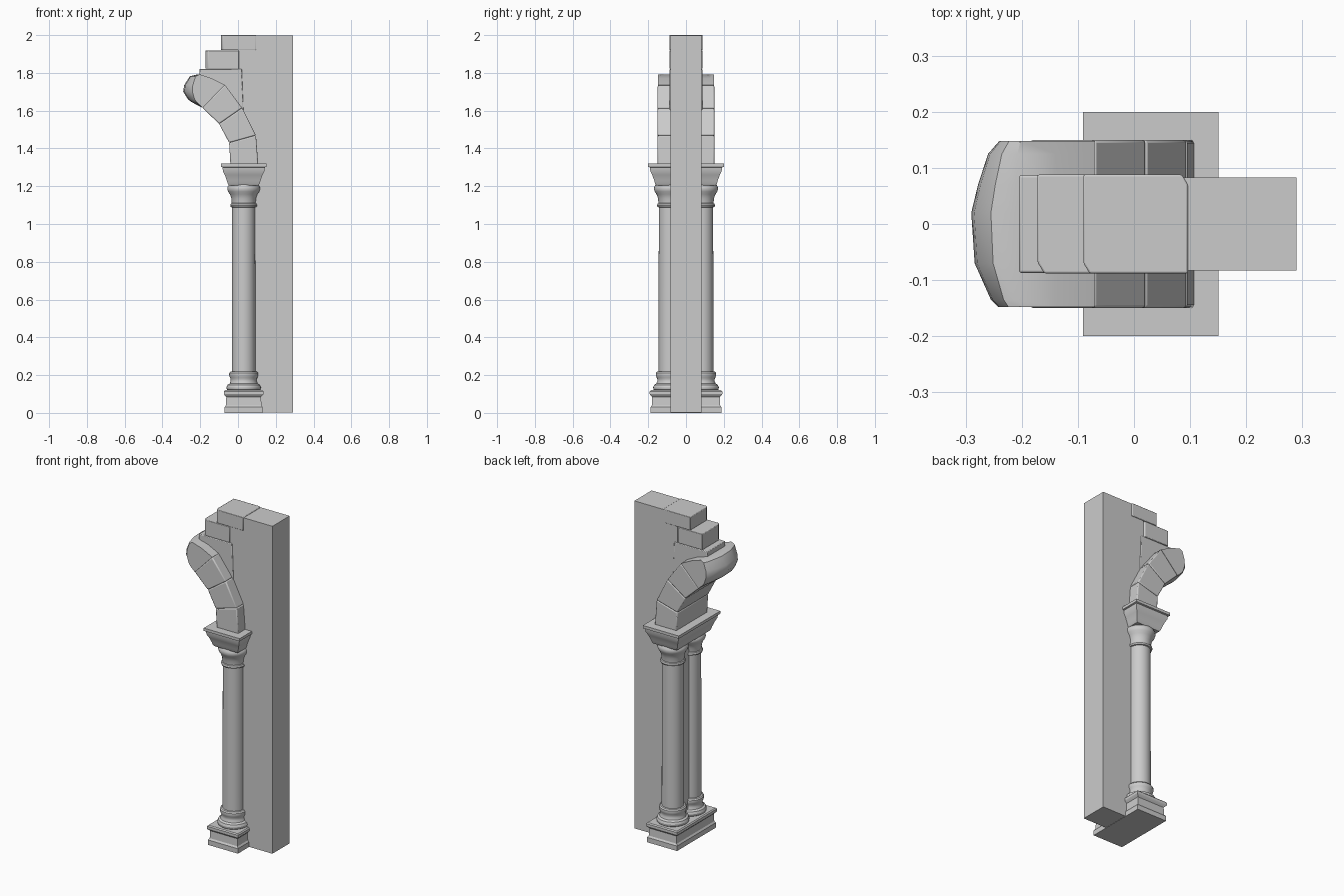
import bpy, bmesh, math
from mathutils import Vector

old = bpy.data.objects.get("Cube")
if old:
    bpy.data.objects.remove(old)

stone = bpy.data.materials.new("grey stone")
stone.use_nodes = True
GREY = (0.6, 0.6, 0.6, 1)
stone.diffuse_color = GREY
stone.node_tree.nodes["Principled BSDF"].inputs["Base Color"].default_value = GREY


def loft(name, rings, bevel=0.0, angle=30):
    """Skin a list of closed rings and cap both ends."""
    bm = bmesh.new()
    rows = [[bm.verts.new(p) for p in ring] for ring in rings]
    n = len(rows[0])
    for a, b in zip(rows, rows[1:]):
        for i in range(n):
            j = (i + 1) % n
            bm.faces.new((a[i], a[j], b[j], b[i]))
    bm.faces.new(rows[0][::-1])
    bm.faces.new(rows[-1])
    bmesh.ops.recalc_face_normals(bm, faces=bm.faces)
    mesh = bpy.data.meshes.new(name)
    bm.to_mesh(mesh)
    bm.free()
    mesh.materials.append(stone)
    obj = bpy.data.objects.new(name, mesh)
    bpy.context.collection.objects.link(obj)
    if bevel:
        mod = obj.modifiers.new("worn edges", "BEVEL")
        mod.width = bevel
        mod.segments = 2
    bpy.ops.object.select_all(action="DESELECT")
    obj.select_set(True)
    bpy.context.view_layer.objects.active = obj
    bpy.ops.object.shade_smooth_by_angle(angle=math.radians(angle))
    return obj


def rect(cx, hx, hy, z):
    return [(cx + sx * hx, sy * hy, z) for sx, sy in ((-1, -1), (1, -1), (1, 1), (-1, 1))]


def slab(name, outline, z0, z1, bevel=0.0):
    return loft(name, [[(x, y, z) for x, y in outline] for z in (z0, z1)], bevel)


def block_xz(name, outline, half, bevel=0.0):
    return loft(name, [[(x, y, z) for x, z in outline] for y in (-half, half)], bevel)


CX = 0.03      # column axis
COL_Y = 0.083  # column spacing from the centre

# Wall
loft("wall", [rect(0.145, 0.145, 0.083, z) for z in (0.002, 1.997)])

# Moulded plinth and capital: (inset, height) profiles around a rectangle
plinth = [(0.004, 0), (0.004, 0.03), (0.011, 0.04), (0.013, 0.085),
          (0.003, 0.095), (0, 0.1), (0, 0.114), (0.006, 0.12)]
loft("plinth", [rect(CX, 0.105 - i, 0.192 - i, z) for i, z in plinth])

capital = [(0.042, 1.205), (0.036, 1.215), (0.032, 1.23), (0.021, 1.26),
           (0.011, 1.28), (0.009, 1.3), (0, 1.303), (0, 1.32)]
loft("capital", [rect(CX, 0.121 - i, 0.2 - i, z) for i, z in capital])

# Turned columns: base mouldings, shaft and bell
column = [(0.08, 0.115), (0.089, 0.123), (0.091, 0.135), (0.086, 0.148),
          (0.074, 0.155), (0.069, 0.168), (0.069, 0.18), (0.074, 0.19),
          (0.077, 0.2), (0.076, 0.211), (0.07, 0.218), (0.062, 0.22),
          (0.061, 1.088), (0.068, 1.09), (0.071, 1.098), (0.068, 1.107),
          (0.063, 1.11), (0.065, 1.135), (0.073, 1.158), (0.083, 1.172),
          (0.087, 1.185), (0.085, 1.197), (0.078, 1.208)]
turns = [math.tau * k / 32 for k in range(32)]
for label, side in (("front", -1), ("back", 1)):
    loft(label + "_column", [[(CX + r * math.cos(t), side * COL_Y + r * math.sin(t), z)
                              for t in turns] for r, z in column])

# Arch stones between successive joints (inner point, outer point)
joints = [((-0.04, 1.315), (0.107, 1.315)), ((-0.047, 1.43), (0.095, 1.47)),
          ((-0.1, 1.53), (0.022, 1.615)), ((-0.188, 1.615), (-0.07, 1.737))]
for k, ((a, b), (c, d)) in enumerate(zip(joints, joints[1:])):
    block_xz("arch_stone_%d" % (k + 1), [a, b, d, c], 0.15, 0.006)

# Broken, rounded end of the arch, worn back towards both sides
tip = [joints[3][0], joints[3][1], (-0.14, 1.772), (-0.215, 1.792), (-0.255, 1.782),
       (-0.285, 1.735), (-0.29, 1.7), (-0.265, 1.66), (-0.245, 1.645)]
wear = [(-0.148, 0.048), (-0.135, 0.035), (-0.07, 0.006), (0.02, 0),
        (0.07, 0.012), (0.125, 0.03), (0.148, 0.05)]
loft("arch_broken_end", [[(x + w * max(0, (-0.19 - x) / 0.1), y, z) for x, z in tip]
                         for y, w in wear], angle=40)

# Masonry left between the arch and the wall
block_xz("spandrel_stone", [(-0.205, 1.82), (0.02, 1.82), (0.03, 1.56), (-0.07, 1.69),
                            (-0.2, 1.75)], 0.087, 0.004)


def rubble(name, x0, x1, z0, z1, chip):
    h = 0.088
    outline = [(x0, -h + chip), (x0 + chip * 0.6, -h), (x1, -h), (x1, h - chip),
               (x1 - chip * 0.6, h), (x0, h)]
    slab(name, outline, z0, z1, 0.003)


rubble("middle_stone", -0.172, 0.005, 1.822, 1.918, 0.02)
rubble("top_stone", -0.09, 0.096, 1.92, 2.0, 0.018)
